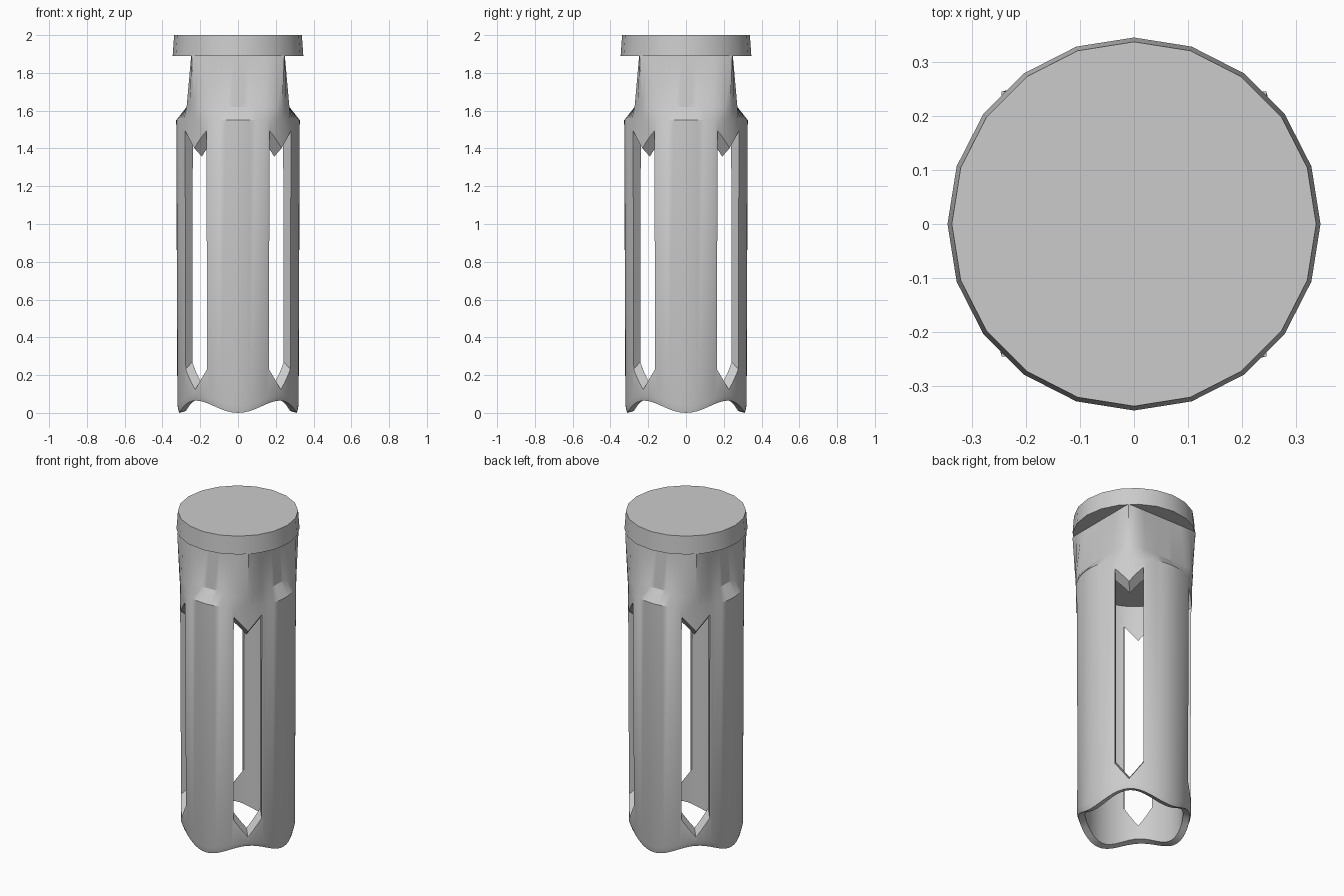
import bpy, bmesh, math
from math import pi, sin, cos

if "Cube" in bpy.data.objects:
    bpy.data.objects.remove(bpy.data.objects["Cube"])

SEG = 64


def make_object(name, rings):
    """Loft equal-length point rings into a solid closed at both ends."""
    bm = bmesh.new()
    loops = [[bm.verts.new(p) for p in ring] for ring in rings]
    n = len(loops[0])
    for a, b in zip(loops, loops[1:]):
        for i in range(n):
            j = (i + 1) % n
            bm.faces.new((a[i], a[j], b[j], b[i]))
    bm.faces.new(loops[0])
    bm.faces.new(loops[-1])
    bmesh.ops.recalc_face_normals(bm, faces=bm.faces)
    mesh = bpy.data.meshes.new(name)
    bm.to_mesh(mesh)
    bm.free()
    ob = bpy.data.objects.new(name, mesh)
    bpy.context.collection.objects.link(ob)
    return ob


def ring(radius, z, half=None, scallop=0.0):
    """Circle, optionally clipped to a square of given half width, with wavy height."""
    pts = []
    for i in range(SEG):
        t = 2 * pi * i / SEG
        r = radius
        if half:
            r = min(r, half / max(abs(cos(t)), abs(sin(t))))
        pts.append((r * cos(t), r * sin(t), z + scallop * (1 - cos(4 * t)) / 2))
    return pts


def finish(ob, angle=30):
    bpy.ops.object.select_all(action='DESELECT')
    ob.select_set(True)
    bpy.context.view_layer.objects.active = ob
    bpy.ops.object.shade_smooth_by_angle(angle=math.radians(angle))


# Hollow body with scalloped foot, shoulder and squared neck
body = make_object("slotted_body", [
    ring(0.27, 1.58),
    ring(0.275, 0.01, scallop=0.065),
    ring(0.312, 0.0, scallop=0.065),
    ring(0.321, 0.04, scallop=0.05),
    ring(0.327, 1.55),
    ring(0.331, 1.62, half=0.272),
    ring(0.347, 1.89, half=0.248),
])


# Four diagonal slots: pointed bottom, notched top, sloped sills
def slot_ring(r, angle):
    d = (0.325 - r) * 0.8
    outline = [(0, 0.12 + d), (0.08, 0.22 + d), (0.08, 1.5 - d),
               (0, 1.4 - d), (-0.08, 1.5 - d), (-0.08, 0.22 + d)]
    c, s = cos(angle), sin(angle)
    return [(r * c - u * s, r * s + u * c, z) for u, z in outline]


for k in range(4):
    a = pi / 4 + k * pi / 2
    cutter = make_object("slot_cutter", [slot_ring(0.2, a), slot_ring(0.42, a)])
    cutter.hide_render = True
    mod = body.modifiers.new("slot", 'BOOLEAN')
    mod.operation = 'DIFFERENCE'
    mod.solver = 'EXACT'
    mod.object = cutter
    bpy.context.view_layer.objects.active = body
    bpy.ops.object.modifier_apply(modifier=mod.name)
    bpy.data.objects.remove(cutter)
finish(body)

# Flat disc cap
bpy.ops.mesh.primitive_cone_add(vertices=20, radius1=0.346, radius2=0.338,
                                depth=0.11, location=(0, 0, 1.945))
cap = bpy.context.object
cap.name = "top_cap"
finish(cap)
